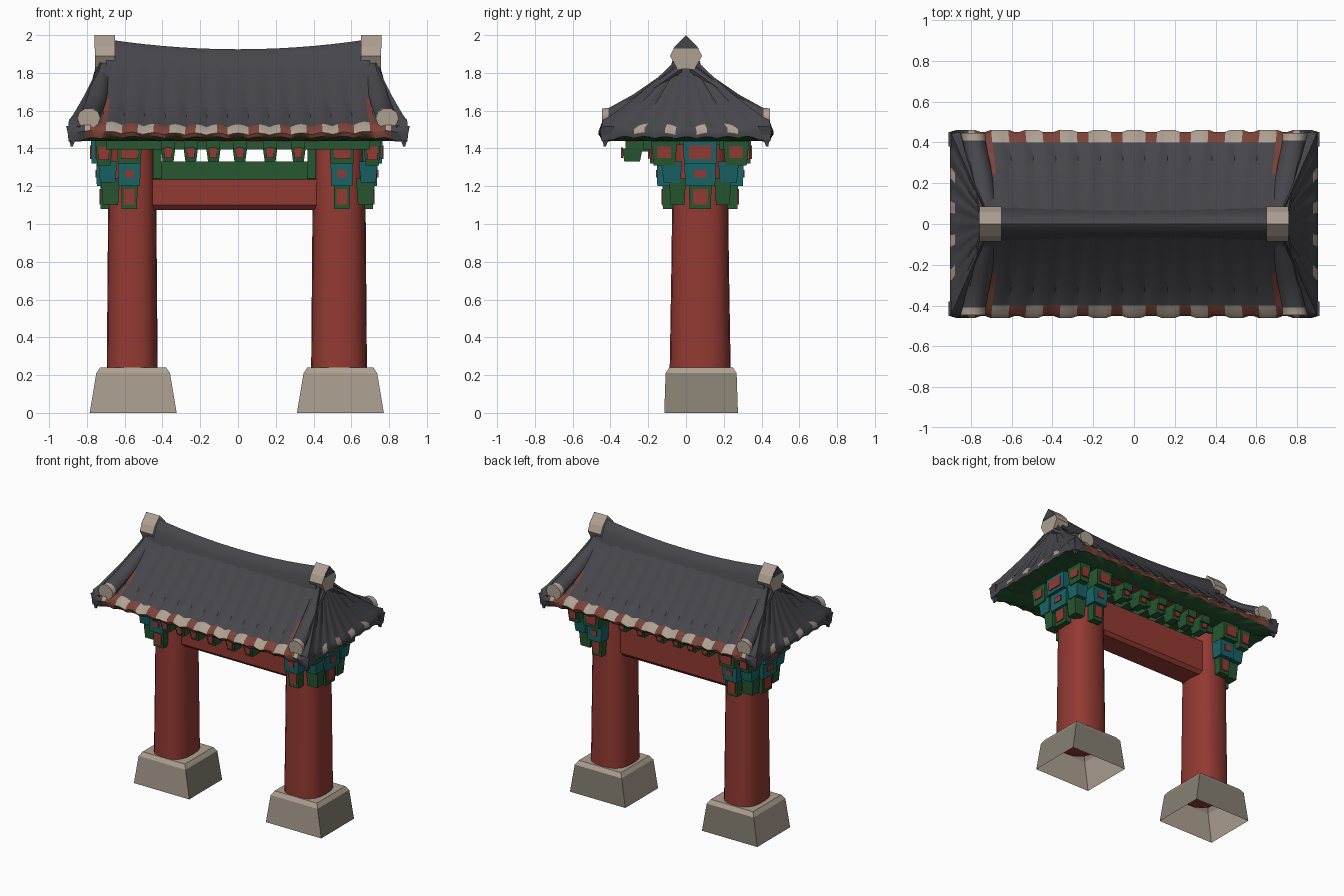
import bpy, math
from mathutils import Vector

cube = bpy.data.objects.get("Cube")
if cube:
    bpy.data.objects.remove(cube)


def material(name, rgb):
    m = bpy.data.materials.new(name)
    m.use_nodes = True
    m.diffuse_color = (*rgb, 1)
    m.node_tree.nodes["Principled BSDF"].inputs["Base Color"].default_value = (*rgb, 1)
    return m


SLATE = material("slate_tile", (0.062, 0.060, 0.071))
STONE = material("pale_stone", (0.42, 0.35, 0.285))
WORN = material("weathered_stone", (0.24, 0.215, 0.17))
RED = material("red_paint", (0.29, 0.042, 0.032))
GREEN = material("green_paint", (0.02, 0.095, 0.03))
TEAL = material("teal_paint", (0.01, 0.125, 0.135))
RUST = material("rust_clay", (0.20, 0.055, 0.04))


def loft(name, rings, mats, rule=None, caps=(True, True), smooth=True):
    """Skin a list of equal closed rings; rule(ring, segment) picks the material."""
    n = len(rings[0])
    verts = [v for ring in rings for v in ring]
    faces, index = [], []
    for i in range(len(rings) - 1):
        for j in range(n):
            k = (j + 1) % n
            faces.append((i * n + j, i * n + k, (i + 1) * n + k, (i + 1) * n + j))
            index.append(rule(i, j) if rule else 0)
    if caps[0]:
        faces.append(tuple(reversed(range(n))))
        index.append(0)
    if caps[1]:
        faces.append(tuple(range(len(verts) - n, len(verts))))
        index.append(len(mats) - 1)
    mesh = bpy.data.meshes.new(name)
    mesh.from_pydata(verts, [], faces)
    for m in mats:
        mesh.materials.append(m)
    for p, k in zip(mesh.polygons, index):
        p.material_index = k
    mesh.update()
    ob = bpy.data.objects.new(name, mesh)
    bpy.context.collection.objects.link(ob)
    bpy.ops.object.select_all(action='DESELECT')
    ob.select_set(True)
    bpy.context.view_layer.objects.active = ob
    bpy.ops.object.mode_set(mode='EDIT')
    bpy.ops.mesh.select_all(action='SELECT')
    bpy.ops.mesh.normals_make_consistent(inside=False)
    bpy.ops.object.mode_set(mode='OBJECT')
    if smooth:
        bpy.ops.object.shade_smooth_by_angle(angle=math.radians(40))
    return ob


def rect(cx, cy, z, hx, hy):
    return [(cx - hx, cy - hy, z), (cx + hx, cy - hy, z), (cx + hx, cy + hy, z), (cx - hx, cy + hy, z)]


def block(name, cx, cy, z0, z1, hx, hy, mat, taper=1.0):
    """Box whose bottom is scaled by taper."""
    return loft(name, [rect(cx, cy, z0, hx * taper, hy * taper), rect(cx, cy, z1, hx, hy)], [mat], smooth=False)


def oval(cx, cy, z, hx, hy, n=20):
    """Slightly squared oval ring."""
    pts = []
    for k in range(n):
        c, s = math.cos(2 * math.pi * k / n), math.sin(2 * math.pi * k / n)
        pts.append((cx + hx * math.copysign(abs(c) ** 0.75, c), cy + hy * math.copysign(abs(s) ** 0.75, s), z))
    return pts


# Bases, pillars and the brackets around each pillar head
PY = 0.075
for side, px, hw in (("right", -0.56, 0.13), ("left", 0.535, 0.143)):
    sx = math.copysign(1, px)
    bx = px + (0.007 if sx > 0 else 0.005)
    loft(side + "_base", [rect(bx, PY + 0.005, 0, 0.23, 0.195), rect(bx, PY + 0.005, 0.21, 0.195, 0.188),
                          rect(bx, PY + 0.005, 0.24, 0.175, 0.168)], [STONE, WORN, STONE],
         lambda i, j: int(i == 0 and j in (1, 2)), caps=(False, True), smooth=False)
    loft(side + "_pillar", [oval(px, PY, 0.2, hw + 0.005, 0.162), oval(px, PY, 0.8, hw, 0.152),
                            oval(px, PY, 1.42, hw - 0.005, 0.145)], [RED])
    # Stepped brackets: front, back and outer side
    for label, dx, dy, reach in (("front", 0, -1, 0.13), ("back", 0, 1, 0.13), ("outer", sx, 0, hw - 0.02)):
        cx0 = px + (0.015 * sx if dy else 0)
        for part, z0, z1, out, wide, mat in (("foot", 1.08, 1.21, 0.07, 0.043, GREEN),
                                             ("middle", 1.20, 1.33, 0.10, 0.06, TEAL),
                                             ("head", 1.32, 1.44, 0.14, 0.065, GREEN)):
            if label == "outer":
                out, wide = out * 0.7 + 0.01, wide * 1.4
            d = reach + out / 2
            cx, cy = cx0 + dx * d, PY + dy * d
            hx, hy = (out / 2, wide) if dx else (wide, out / 2)
            m = TEAL if label == "outer" and part == "head" else mat
            block(f"{side}_{label}_bracket_{part}", cx, cy, z0, z1, hx, hy, m, 0.94)
            # Painted red panel on the outer face
            face = reach + out + 0.001
            fx, fy = cx0 + dx * face, PY + dy * face
            w = wide * (0.4 if part == "middle" else 0.65)
            inset = 0.045 if part == "middle" else 0.024
            block(f"{side}_{label}_panel_{part}", fx, fy, z0 + inset, z1 - inset,
                  0.004 if dx else w, w if dx else 0.004, RED)
    # Corner arms
    for label, sy in (("front", -1), ("back", 1)):
        block(f"{side}_{label}_corner_foot", sx * 0.675, PY + sy * 0.12, 1.1, 1.24, 0.05, 0.045, GREEN, 0.8)
        block(f"{side}_{label}_corner_middle", sx * 0.69, PY + sy * 0.15, 1.22, 1.33, 0.05, 0.055, TEAL, 0.8)
        block(f"{side}_{label}_corner_head", sx * 0.71, PY + sy * 0.19, 1.31, 1.44, 0.045, 0.07, GREEN, 0.8)
        block(f"{side}_{label}_corner_panel", sx * 0.71, PY + sy * 0.255, 1.34, 1.41, 0.028, 0.006, RED)
        block(f"{side}_{label}_corner_side_panel", sx * 0.752, PY + sy * 0.19, 1.35, 1.41, 0.004, 0.035, RED)
    # Green filler between pillar head and crossbeam
    block(side + "_inner_bracket", px - sx * (hw + 0.002), PY - 0.03, 1.24, 1.44, 0.022, 0.08, GREEN)

# Crossbeam: vertical faces, green slope on the front shoulder
BEAM = [(0.0, 1.075), (-0.025, 1.10), (-0.025, 1.235), (0.12, 1.33), (0.18, 1.33), (0.18, 1.10), (0.16, 1.075)]
loft("crossbeam", [[(x, y, z) for y, z in BEAM] for x in (-0.46, 0.42)], [RED, GREEN, RED],
     lambda i, j: int(j in (2, 3)), smooth=False)

# Rafters under the eaves, with red end panels and red boards between them
for k, x in enumerate((-0.37, -0.25, -0.13, 0.01, 0.17, 0.32)):
    block(f"rafter_{k}", x, 0, 1.385, 1.455, 0.036, 0.32, GREEN)
    for label, sy, y in (("front", -1, -0.285), ("back", 1, 0.25)):
        block(f"rafter_{label}_end_{k}", x, y, 1.33, 1.40, 0.038, 0.055, GREEN, 0.75)
        block(f"rafter_{label}_panel_{k}", x, y + sy * 0.053, 1.35, 1.405, 0.02, 0.005, RED)
for label, y in (("front", -0.2), ("back", 0.2)):
    block(label + "_eave_rail", 0, y, 1.395, 1.455, 0.70, 0.025, GREEN)
    block(label + "_soffit_board", 0, y * 1.42, 1.434, 1.442, 0.42, 0.03, RED)

# Roof: one skin from the ridge to the eave, round the lip and underneath
EX, EY, NX, NY = 0.895, 0.44, 64, 32
edge = [(-EX + 2 * EX * k / NX, -EY) for k in range(NX)] + [(EX, -EY + 2 * EY * k / NY) for k in range(NY)]
edge += [(-x, -y) for x, y in edge]


def corner(x, y):
    return (abs(x) / EX) ** 6 * (abs(y) / EY) ** 6


def bead(u, period, half):
    return abs(u - period * round(u / period)) < half


def roof_ring(v):
    ring = []
    for j, (x, y) in enumerate(edge):
        tx, ty = max(-0.72, min(0.72, x * 0.93)), y * 0.1
        lift = 0.045 * (x / EX) ** 4 * (y / EY) ** 4
        top, low = 1.85 + 0.03 * x * x, 1.495 + lift
        rib = 0.022 * abs(math.cos(math.pi * j / 4)) * min(1, 0.25 + v, 2.3 - 1.8 * v)
        z = top + (low - top) * (1 - (1 - v) ** 1.3) + rib
        ring.append((tx + (x - tx) * v, ty + (y - ty) * v, z))
    return ring


def lip_ring(out, drop, droop):
    """Eave line pushed outwards, bulging at each pale tile end."""
    ring = []
    for x, y, z in roof_ring(1):
        bulge = out + (0.01 if bead(x, 0.165, 0.045) else 0)
        gy = bulge if abs(y) > EY - 0.001 else 0
        gx = out * 0.5 if abs(x) > EX - 0.001 else 0
        ring.append((x + math.copysign(gx, x), y + math.copysign(gy, y), z - drop - droop * corner(x, y)))
    return ring


slope = [roof_ring(v) for v in (0, 0.15, 0.3, 0.5, 0.7, 0.9, 1)]
lip = [lip_ring(0.012, 0.024, 0.03), lip_ring(-0.005, 0.044, 0.07)]
under = [[(x * 0.82, y * 0.8, 1.44) for x, y in edge]]


def roof_colour(i, j):
    x, y = [(a + b) / 2 for a, b in zip(edge[j], edge[(j + 1) % len(edge)])]
    if i > 7:
        return 3
    if abs(x) > EX - 0.001:
        return 1 if i in (5, 6) and abs(y) < 0.36 and bead(y - 0.085, 0.17, 0.03) else 0
    if i < 5:
        return 2 if i > 2 and 0.70 < abs(x) < 0.72 else 0
    if abs(x) > 0.8:
        return 0
    return 1 if i < 7 and bead(x, 0.165, 0.045) else 2


loft("tiled_roof", slope + lip + under, [SLATE, STONE, RUST, GREEN], roof_colour, caps=(False, True))

# Sagging ridge with a peaked section
SECTION = [(-0.08, -0.14), (-0.055, -0.06), (-0.03, -0.02), (0, 0), (0.03, -0.02), (0.055, -0.06), (0.08, -0.14)]
loft("ridge", [[(x, y, 1.925 + 0.11 * x * x + dz) for y, dz in SECTION]
               for x in [-0.7 + 0.1 * k for k in range(15)]], [SLATE])

# Ridge end caps, hip rolls with pale ends, and drooping corner tips
CAP = [(-0.045, 1.82), (-0.085, 1.89), (-0.06, 1.94), (0, 2.0), (0.06, 1.94), (0.085, 1.89), (0.045, 1.82)]
PEAK = [(-0.066, 1.93), (0, 2.0), (0.066, 1.93)]
for side, sx in (("right", -1), ("left", 1)):
    loft(side + "_ridge_cap", [[(sx * x, y, z) for y, z in CAP] for x in (0.65, 0.757)], [STONE], smooth=False)
    loft(side + "_cap_plate", [[(sx * x, y, z) for y, z in PEAK] for x in (0.756, 0.761)], [SLATE], smooth=False)
    for label, sy in (("front", -1), ("back", 1)):
        path = [Vector((0.71, 0.02, 1.825)), Vector((0.73, 0.14, 1.74)), Vector((0.755, 0.28, 1.64)),
                Vector((0.785, 0.41, 1.565)), Vector((0.79, 0.445, 1.56))]
        rings = []
        for k, p in enumerate(path):
            r = 0.045 + 0.004 * k
            rings.append([(sx * (p.x + r * math.cos(a)), sy * p.y, p.z + r * 0.9 * math.sin(a))
                          for a in [2 * math.pi * q / 10 for q in range(10)]])
        loft(f"{side}_{label}_hip_roll", rings, [SLATE, STONE], lambda i, j: int(i == 3))
        loft(f"{side}_{label}_corner_tip", [rect(sx * 0.88, sy * 0.43, 1.41, 0.006, 0.006),
                                            rect(sx * 0.872, sy * 0.415, 1.52, 0.038, 0.035)], [SLATE], smooth=False)
